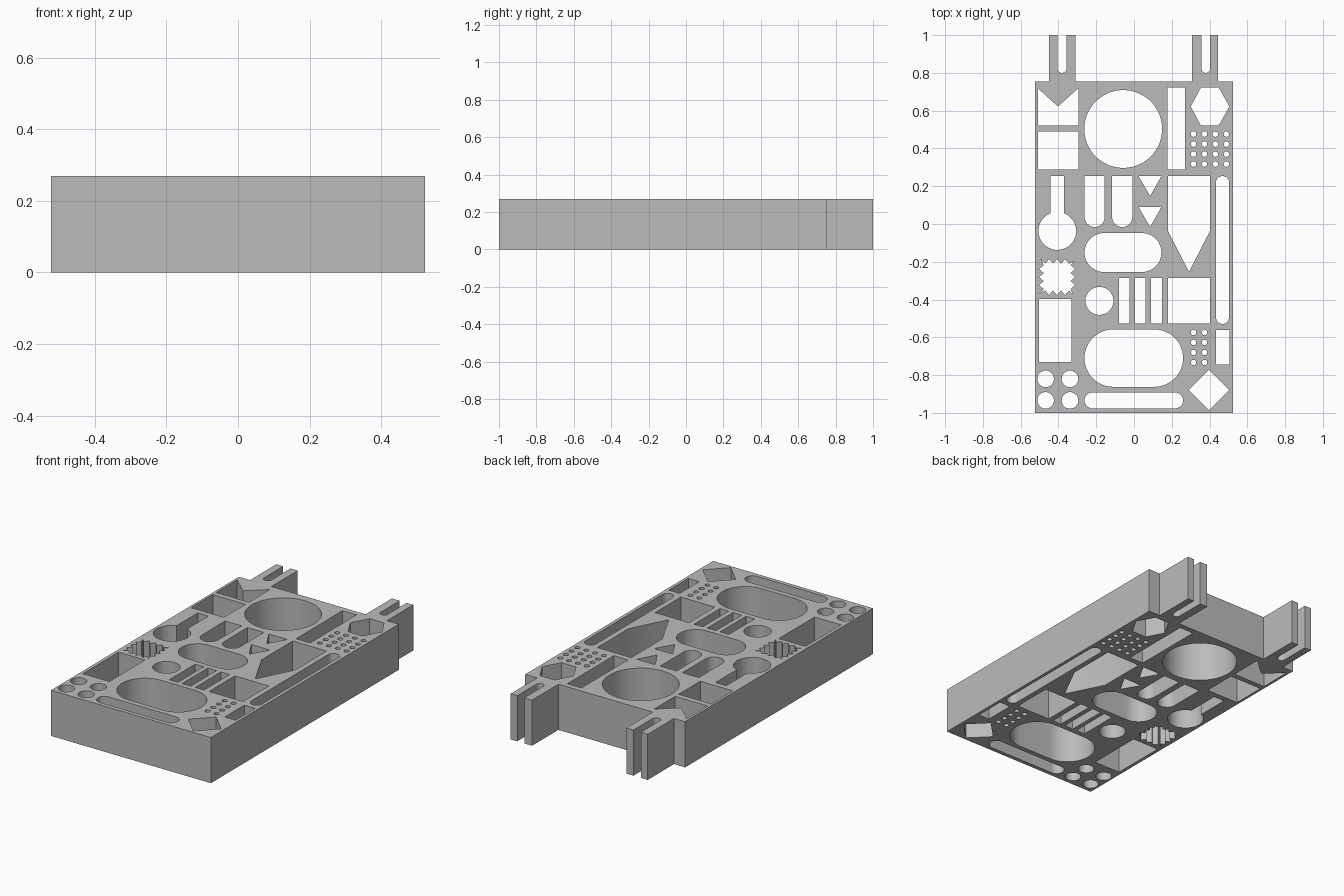
import bpy, bmesh
from math import cos, sin, pi

cube = bpy.data.objects.get("Cube")
if cube:
    bpy.data.objects.remove(cube)

HEIGHT = 0.27
loops = []  # closed outlines; those inside the body become through holes


def arc(cx, cy, r, start, end, n):
    return [(cx + r * cos(start + (end - start) * i / n),
             cy + r * sin(start + (end - start) * i / n)) for i in range(n + 1)]


def circle(cx, cy, r, n=48):
    loops.append(arc(cx, cy, r, 0, 2 * pi, n)[:-1])


def rect(x0, x1, y0, y1):
    loops.append([(x0, y0), (x1, y0), (x1, y1), (x0, y1)])


def stadium(x0, x1, y0, y1):
    w, h = x1 - x0, y1 - y0
    r = min(w, h) / 2
    if w > h:
        y = y0 + r
        loops.append(arc(x1 - r, y, r, -pi / 2, pi / 2, 24) + arc(x0 + r, y, r, pi / 2, 3 * pi / 2, 24))
    else:
        x = x0 + r
        loops.append(arc(x, y1 - r, r, 0, pi, 24) + arc(x, y0 + r, r, pi, 2 * pi, 24))


def u_slot(x0, x1, y0, y1):
    r = (x1 - x0) / 2
    return [(x0, y1)] + arc(x0 + r, y0 + r, r, pi, 2 * pi, 24) + [(x1, y1)]


# Body outline with two forked lugs at the back
def lug(x0, x1, s0, s1):
    return [(x0, 0.755), (x0, 1)] + u_slot(s0, s1, 0.80, 1) + [(x1, 1), (x1, 0.755)]


loops.append([(0.523, -1), (-0.523, -1), (-0.523, 0.755)]
             + lug(-0.45, -0.31, -0.405, -0.357)
             + lug(0.306, 0.446, 0.357, 0.403) + [(0.523, 0.755)])

# Rectangular windows
for box in [(-0.508, -0.295, 0.288, 0.49), (0.178, 0.27, 0.288, 0.722),
            (-0.503, -0.33, -0.73, -0.397), (0.18, 0.402, -0.527, -0.286),
            (0.434, 0.505, -0.743, -0.561)]:
    rect(*box)
for x in (-0.08, 0.004, 0.09):
    rect(x, x + 0.057, -0.527, -0.286)

# Round holes
circle(-0.057, 0.503, 0.206, 64)
circle(-0.183, -0.407, 0.074)
for x in (-0.468, -0.339):
    for y in (-0.82, -0.934):
        circle(x, y, 0.044, 32)

# Small hole grids
for columns, top in ((4, 0.476), (2, -0.574)):
    for i in range(columns):
        for j in range(4):
            circle(0.315 + 0.058 * i, top - 0.053 * j, 0.0145, 16)

# Slots with round ends
stadium(0.434, 0.503, -0.529, 0.254)
stadium(-0.262, 0.145, -0.254, -0.048)
stadium(-0.262, 0.26, -0.862, -0.558)
stadium(-0.262, 0.26, -0.976, -0.892)
for x in (-0.262, -0.116):
    loops.append(u_slot(x, x + 0.107, -0.016, 0.254))

# Keyhole: round end with a straight neck
neck = 0.355
loops.append([(-0.371, 0.254), (-0.441, 0.254)]
             + arc(-0.406, -0.037, 0.1, pi / 2 + neck, 5 * pi / 2 - neck, 48))

# Angular holes
loops.append([(-0.508, 0.718), (-0.508, 0.522), (-0.295, 0.522), (-0.295, 0.718), (-0.403, 0.622)])
loops.append([(0.30, 0.622), (0.354, 0.722), (0.449, 0.722),
              (0.505, 0.622), (0.449, 0.522), (0.354, 0.522)])
for y in (0.254, 0.09):
    loops.append([(0.024, y), (0.145, y), (0.085, y - 0.106)])
loops.append([(0.18, 0.254), (0.402, 0.254), (0.402, -0.037), (0.291, -0.254), (0.18, -0.037)])
circle(0.397, -0.878, 0.107, 4)

# Serrated square hole
saw = []
half, teeth = 0.095, 4
step = 2 * half / (2 * teeth + 1)
for side in range(4):
    a = side * pi / 2
    for k in range(2 * teeth):
        u = -half + step * (k + 0.5)
        v = half - (0.024 if k % 2 else 0)
        saw.append((-0.407 + u * cos(a) + v * sin(a), -0.281 - u * sin(a) + v * cos(a)))
loops.append(saw)

# Fill the outlines and extrude them to full height
curve = bpy.data.curves.new("plate_profile", 'CURVE')
curve.dimensions = '2D'
curve.fill_mode = 'BOTH'
curve.extrude = HEIGHT / 2
for pts in loops:
    spline = curve.splines.new('POLY')
    spline.points.add(len(pts) - 1)
    for p, (x, y) in zip(spline.points, pts):
        p.co = (x, y, 0, 1)
    spline.use_cyclic_u = True
profile = bpy.data.objects.new("plate_profile", curve)
bpy.context.collection.objects.link(profile)
bpy.context.view_layer.update()
mesh = bpy.data.meshes.new_from_object(profile.evaluated_get(bpy.context.evaluated_depsgraph_get()))
bpy.data.objects.remove(profile)

bm = bmesh.new()
bm.from_mesh(mesh)
bmesh.ops.remove_doubles(bm, verts=bm.verts, dist=0.0001)
bmesh.ops.translate(bm, verts=bm.verts, vec=(0, 0, HEIGHT / 2))
bmesh.ops.recalc_face_normals(bm, faces=bm.faces)
bm.to_mesh(mesh)
bm.free()

# Single grey finish
grey = bpy.data.materials.new("grey_plastic")
grey.use_nodes = True
grey.diffuse_color = (0.5, 0.5, 0.5, 1)
grey.node_tree.nodes["Principled BSDF"].inputs["Base Color"].default_value = (0.5, 0.5, 0.5, 1)
mesh.materials.clear()
mesh.materials.append(grey)

plate = bpy.data.objects.new("perforated_plate", mesh)
bpy.context.collection.objects.link(plate)
bpy.ops.object.select_all(action='DESELECT')
plate.select_set(True)
bpy.context.view_layer.objects.active = plate
bpy.ops.object.shade_smooth_by_angle(angle=0.52)
